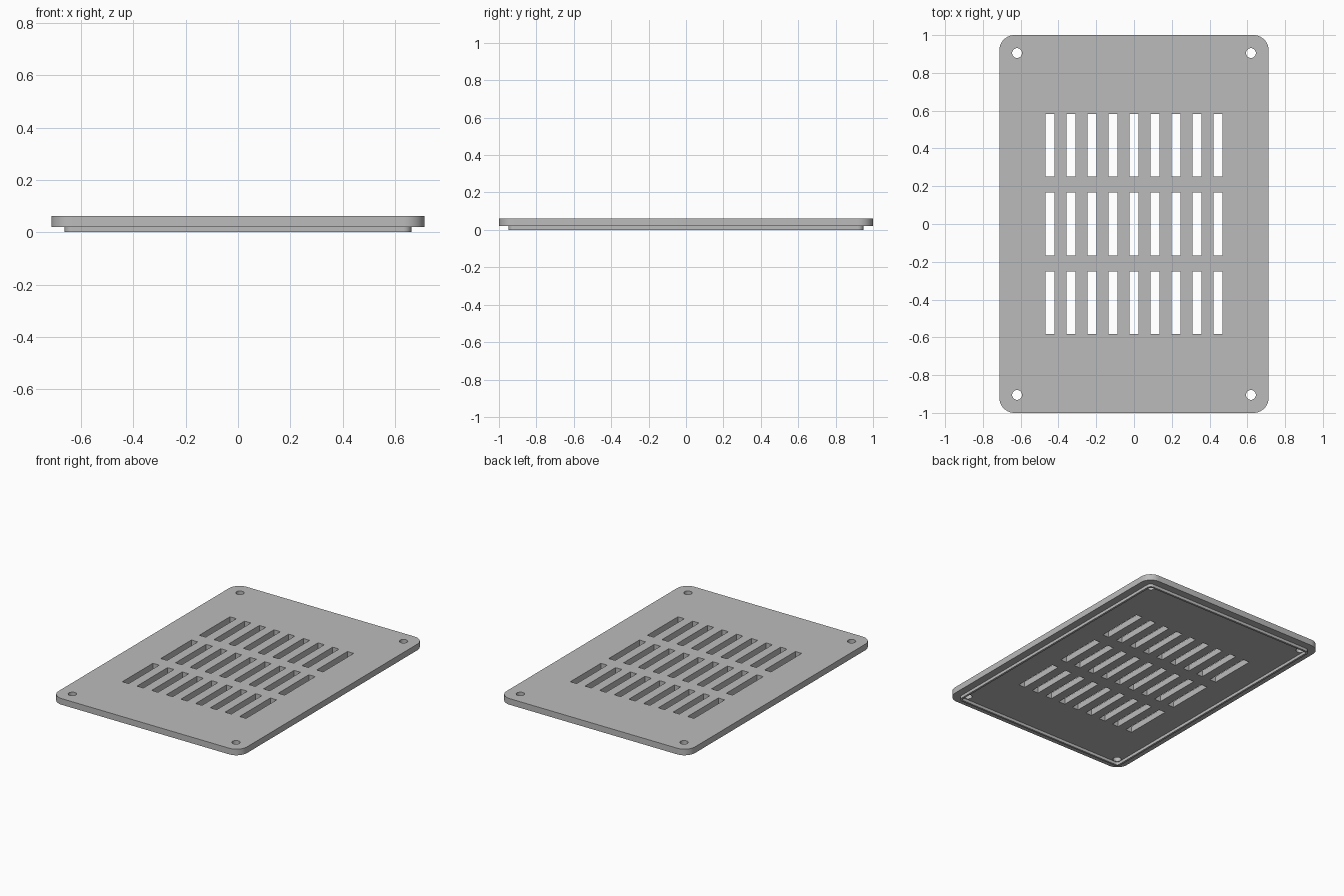
import bpy, bmesh
from math import sin, cos, pi

if "Cube" in bpy.data.objects:
    bpy.data.objects.remove(bpy.data.objects["Cube"], do_unlink=True)

grey = bpy.data.materials.new("plain_grey")
grey.use_nodes = True
colour = (0.5, 0.5, 0.5, 1)
grey.diffuse_color = colour
grey.node_tree.nodes["Principled BSDF"].inputs["Base Color"].default_value = colour


def rounded_rect(half_x, half_y, radius, steps=10):
    """Outline of a rectangle with round corners."""
    points = []
    for i, (sx, sy) in enumerate([(1, 1), (-1, 1), (-1, -1), (1, -1)]):
        for k in range(steps + 1):
            a = (i + k / steps) * pi / 2
            points.append((sx * (half_x - radius) + radius * cos(a),
                           sy * (half_y - radius) + radius * sin(a)))
    return points


def box(cx, cy, width, length):
    return [(cx + sx * width / 2, cy + sy * length / 2)
            for sx, sy in [(1, 1), (-1, 1), (-1, -1), (1, -1)]]


def circle(cx, cy, radius, steps=32):
    return [(cx + radius * cos(2 * pi * k / steps),
             cy + radius * sin(2 * pi * k / steps)) for k in range(steps)]


def extruded(name, outlines, bottom, top):
    """Solid from an outer outline and any number of hole outlines."""
    curve = bpy.data.curves.new(name + "_profile", "CURVE")
    curve.dimensions = "2D"
    curve.fill_mode = "BOTH"
    curve.extrude = (top - bottom) / 2
    for outline in outlines:
        spline = curve.splines.new("POLY")
        spline.points.add(len(outline) - 1)
        for point, (x, y) in zip(spline.points, outline):
            point.co = (x, y, 0, 1)
        spline.use_cyclic_u = True
    profile = bpy.data.objects.new(name + "_profile", curve)
    bpy.context.collection.objects.link(profile)
    bpy.context.view_layer.update()
    graph = bpy.context.evaluated_depsgraph_get()
    mesh = bpy.data.meshes.new_from_object(profile.evaluated_get(graph))
    bpy.data.objects.remove(profile, do_unlink=True)
    bpy.data.curves.remove(curve)

    # Join the caps to the walls and face everything outward
    bm = bmesh.new()
    bm.from_mesh(mesh)
    bmesh.ops.remove_doubles(bm, verts=bm.verts, dist=0.0001)
    bmesh.ops.recalc_face_normals(bm, faces=bm.faces)
    bmesh.ops.translate(bm, verts=bm.verts, vec=(0, 0, (top + bottom) / 2))
    bm.to_mesh(mesh)
    bm.free()

    mesh.name = name
    mesh.materials.clear()
    mesh.materials.append(grey)
    obj = bpy.data.objects.new(name, mesh)
    bpy.context.collection.objects.link(obj)
    bpy.ops.object.select_all(action="DESELECT")
    obj.select_set(True)
    bpy.context.view_layer.objects.active = obj
    bpy.ops.object.shade_smooth_by_angle(angle=pi / 6)
    return obj


# Cover plate with three rows of vent slots and four screw holes
slots = [box(col * 0.111, row * 0.416, 0.048, 0.331)
         for row in (-1, 0, 1) for col in range(-4, 5)]
screw_holes = [circle(sx * 0.619, sy * 0.905, 0.026)
               for sx in (-1, 1) for sy in (-1, 1)]
extruded("cover_plate", [rounded_rect(0.713, 1, 0.08)] + slots + screw_holes,
         0.02, 0.062)

# Thin locating rim under the plate
extruded("locating_rim", [rounded_rect(0.662, 0.949, 0.03),
                          rounded_rect(0.648, 0.935, 0.016)], 0, 0.02)
